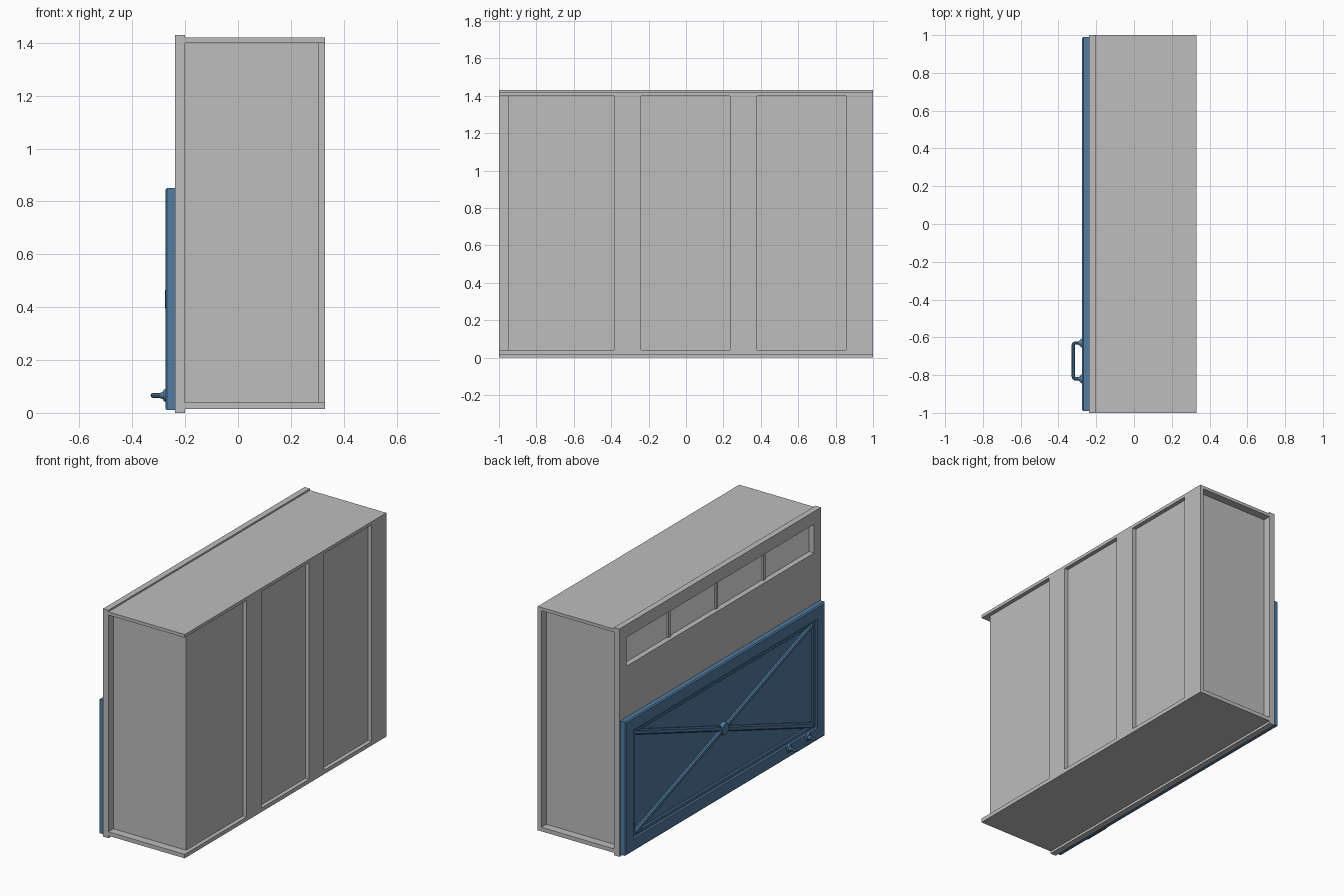
import bpy, bmesh, math
from mathutils import Vector

cube = bpy.data.objects.get("Cube")
if cube:
    bpy.data.objects.remove(cube, do_unlink=True)


def material(name, rgb):
    m = bpy.data.materials.new(name)
    m.use_nodes = True
    m.diffuse_color = (*rgb, 1)
    m.node_tree.nodes["Principled BSDF"].inputs["Base Color"].default_value = (*rgb, 1)
    return m


GREY = material("plain grey", (0.51, 0.51, 0.51))
PALE = material("pale pane", (0.9, 0.9, 0.9))
BLUE = material("slate blue", (0.08, 0.2, 0.35))


def finish(name, bm, mat):
    bmesh.ops.recalc_face_normals(bm, faces=bm.faces)
    me = bpy.data.meshes.new(name)
    bm.to_mesh(me)
    bm.free()
    me.materials.append(mat)
    ob = bpy.data.objects.new(name, me)
    bpy.context.collection.objects.link(ob)
    return ob


def box(name, x, y, z, mat, bevel=0):
    """Box from (min, max) ranges, with optional chamfered edges."""
    bm = bmesh.new()
    bmesh.ops.create_cube(bm, size=1)
    for v in bm.verts:
        v.co = [sum(r) / 2 + c * (r[1] - r[0]) for c, r in zip(v.co, (x, y, z))]
    if bevel:
        bmesh.ops.bevel(bm, geom=bm.edges[:], offset=bevel, segments=1, affect='EDGES')
    return finish(name, bm, mat)


def frame(name, x, y, z, wy, wz, mat, bevel=0):
    """Rectangular ring facing -x: wy is the stile width, wz the rail width."""
    bm = bmesh.new()
    rings = []
    for px, iy, iz in ((x[1], 0, 0), (x[0] + bevel, 0, 0), (x[0], bevel, bevel),
                       (x[0], wy - bevel, wz - bevel), (x[0] + bevel, wy, wz), (x[1], wy, wz)):
        rings.append([bm.verts.new((px, cy, cz)) for cy, cz in (
            (y[0] + iy, z[0] + iz), (y[1] - iy, z[0] + iz),
            (y[1] - iy, z[1] - iz), (y[0] + iy, z[1] - iz))])
    for a, b in zip(rings, rings[1:] + rings[:1]):
        for i in range(4):
            j = (i + 1) % 4
            bm.faces.new((a[i], a[j], b[j], b[i]))
    bmesh.ops.remove_doubles(bm, verts=bm.verts, dist=1e-5)
    return finish(name, bm, mat)


def disc(name, centre, r1, r2, depth, mat):
    """Round boss along x, tapering towards -x."""
    bm = bmesh.new()
    bmesh.ops.create_cone(bm, cap_ends=True, segments=20, radius1=r1, radius2=r2, depth=depth)
    ob = finish(name, bm, mat)
    ob.rotation_euler = (0, -math.pi / 2, 0)
    ob.location = centre
    return ob


# Cabinet body with overhanging top and bottom slabs
box("body", (-0.2, 0.305), (-0.95, 0.95), (0.03, 1.41), GREY)
box("bottom_slab", (-0.2, 0.33), (-1, 1), (0.015, 0.04), GREY)
box("top_slab", (-0.2, 0.33), (-1, 1), (1.4, 1.42), GREY)

# Upright boards between the recessed side panels
for i, (a, b) in enumerate(((-0.385, -0.24), (0.235, 0.38), (0.855, 1.0))):
    box(f"upright_board_{i + 1}", (0.305, 0.33), (a, b), (0.04, 1.4), GREY)

# Wall behind the door and the window surround above it
box("door_wall", (-0.238, -0.2), (-1, 1), (0, 1.09), GREY)
frame("window_surround", (-0.238, -0.2), (-1, 1), (1.09, 1.43), 0.07, 0.08, GREY)
box("window_panes", (-0.204, -0.198), (-0.93, 0.93), (1.17, 1.35), PALE)
for i, y in enumerate((-0.47, 0, 0.47)):
    box(f"window_bar_{i + 1}", (-0.216, -0.203), (y - 0.01, y + 0.01), (1.17, 1.35), GREY)

# Door: backing panel, chamfered border and inner bead
box("door_panel", (-0.255, -0.238), (-0.95, 0.95), (0.05, 0.81), BLUE)
frame("door_border", (-0.275, -0.238), (-0.99, 0.99), (0.01, 0.85), 0.085, 0.085, BLUE, 0.007)
frame("door_bead", (-0.265, -0.254), (-0.906, 0.906), (0.094, 0.766), 0.026, 0.026, BLUE, 0.006)

# Crossed diagonal braces with a round boss in the middle
half_y, half_z, mid_z = 0.885, 0.317, 0.43
length = 2 * math.hypot(half_y, half_z)
for name, s in (("brace_rising", 1), ("brace_falling", -1)):
    brace = box(name, (-0.013, 0.01), (-length / 2, length / 2), (-0.016, 0.016), BLUE, 0.007)
    brace.location = (-0.258, 0, mid_z)
    brace.rotation_euler = (s * math.atan2(half_z, half_y), 0, 0)
disc("brace_boss", (-0.264, 0, mid_z), 0.042, 0.034, 0.024, BLUE)

# Pull handle: bent rod on two stepped rosettes
hz, y0, y1 = 0.066, -0.82, -0.63
curve = bpy.data.curves.new("handle_path", 'CURVE')
curve.dimensions = '3D'
curve.bevel_depth = 0.009
curve.bevel_resolution = 2
curve.use_fill_caps = True
path = [(-0.27, y0), (-0.312, y0), (-0.319, y0 + 0.004), (-0.322, y0 + 0.014),
        (-0.322, y1 - 0.014), (-0.319, y1 - 0.004), (-0.312, y1), (-0.27, y1)]
spline = curve.splines.new('POLY')
spline.points.add(len(path) - 1)
for p, (x, y) in zip(spline.points, path):
    p.co = (x, y, hz, 1)
temp = bpy.data.objects.new("handle_temp", curve)
bpy.context.collection.objects.link(temp)
bpy.context.view_layer.update()
mesh = bpy.data.meshes.new_from_object(temp.evaluated_get(bpy.context.evaluated_depsgraph_get()))
bpy.data.objects.remove(temp, do_unlink=True)
mesh.materials.clear()
mesh.materials.append(BLUE)
handle = bpy.data.objects.new("handle_rod", mesh)
bpy.context.collection.objects.link(handle)
smooth = [handle]
for i, y in enumerate((y0, y1)):
    smooth.append(disc(f"handle_rosette_{i + 1}", (-0.277, y, hz), 0.025, 0.021, 0.01, BLUE))
    smooth.append(disc(f"handle_collar_{i + 1}", (-0.286, y, hz), 0.016, 0.011, 0.014, BLUE))

# Smooth shading for the round hardware
bpy.ops.object.select_all(action='DESELECT')
for ob in smooth:
    ob.select_set(True)
bpy.context.view_layer.objects.active = handle
bpy.ops.object.shade_smooth_by_angle(angle=math.radians(35))
